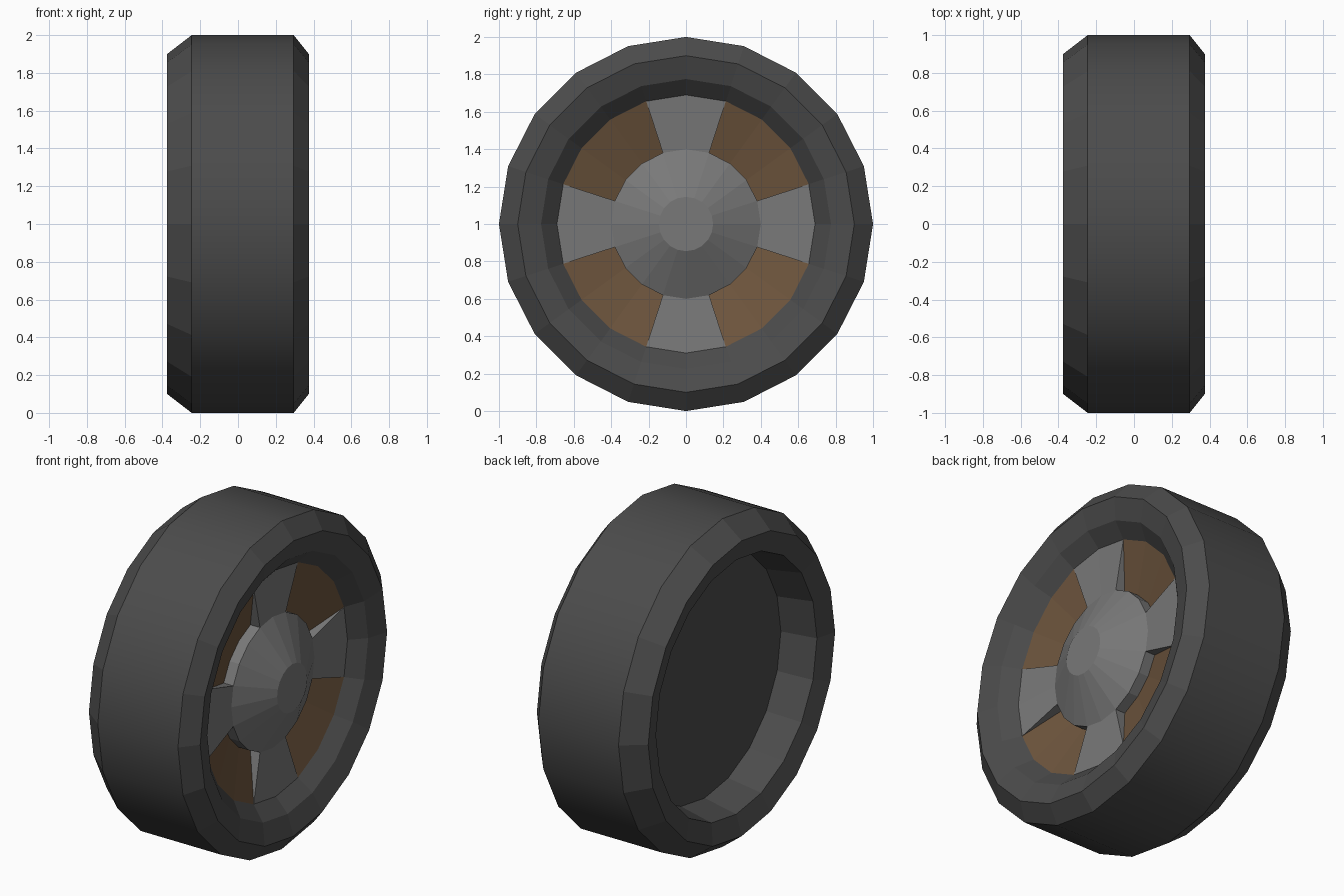
import bpy, bmesh, math

if "Cube" in bpy.data.objects:
    bpy.data.objects.remove(bpy.data.objects["Cube"], do_unlink=True)

SIDES = 20
STEP = math.tau / SIDES


def make_material(name, colour):
    mat = bpy.data.materials.new(name)
    mat.use_nodes = True
    rgba = (*colour, 1.0)
    mat.diffuse_color = rgba
    mat.node_tree.nodes["Principled BSDF"].inputs["Base Color"].default_value = rgba
    return mat


def point(x, radius, index):
    angle = index * STEP
    return (x, radius * math.cos(angle), 1 + radius * math.sin(angle))


def finish(bm, name, mat):
    bmesh.ops.recalc_face_normals(bm, faces=bm.faces)
    mesh = bpy.data.meshes.new(name)
    bm.to_mesh(mesh)
    bm.free()
    mesh.materials.append(mat)
    obj = bpy.data.objects.new(name, mesh)
    bpy.context.collection.objects.link(obj)


def turned(name, profile, mat, smooth_band=None):
    """Full turn of an (x, radius) profile about the axle, with both ends capped."""
    bm = bmesh.new()
    rings = [[bm.verts.new(point(x, r, i)) for i in range(SIDES)] for x, r in profile]
    for band, (a, b) in enumerate(zip(rings, rings[1:])):
        for i in range(SIDES):
            j = (i + 1) % SIDES
            face = bm.faces.new((a[i], a[j], b[j], b[i]))
            face.smooth = band == smooth_band
    bm.faces.new(rings[0])
    bm.faces.new(rings[-1])
    # Keep the borders of the smooth band crisp
    for edge in bm.edges:
        if len({f.smooth for f in edge.link_faces}) > 1:
            edge.smooth = False
    finish(bm, name, mat)


def sector(name, section, first, count, mat):
    """Solid arc: a closed (x, radius) section swept over some of the sides."""
    bm = bmesh.new()
    rows = [[bm.verts.new(point(x, r, first + i)) for x, r in section]
            for i in range(count + 1)]
    n = len(section)
    for a, b in zip(rows, rows[1:]):
        for k in range(n):
            m = (k + 1) % n
            bm.faces.new((a[k], a[m], b[m], b[k]))
    bm.faces.new(rows[0])
    bm.faces.new(rows[-1])
    finish(bm, name, mat)


rubber = make_material("dark_rubber", (0.071, 0.071, 0.071))
metal = make_material("grey_metal", (0.19, 0.19, 0.19))
rust = make_material("brown_panel", (0.155, 0.091, 0.047))

# Tyre with its recessed back disc and sloping inner lip
turned("tyre", [(-0.125, 0.735), (-0.34, 0.775), (-0.375, 0.90), (-0.245, 1.0),
                (0.295, 1.0), (0.375, 0.90), (0.335, 0.775), (0.255, 0.69),
                (0.09, 0.37)], rubber, smooth_band=3)

# Conical hub with a flat cap
turned("hub", [(0.10, 0.40), (0.235, 0.40), (0.365, 0.145)], metal)

# Four wedge spokes and the sunken panels between them
OUTER = (0.255, 0.69)
for quarter in range(4):
    start = quarter * SIDES // 4
    sector(f"spoke_{quarter + 1}", [OUTER, (0.235, 0.40), (0.17, 0.40)],
           start - 1, 2, metal)
    sector(f"panel_{quarter + 1}", [OUTER, (0.17, 0.40), (0.15, 0.40)],
           start + 1, 3, rust)
